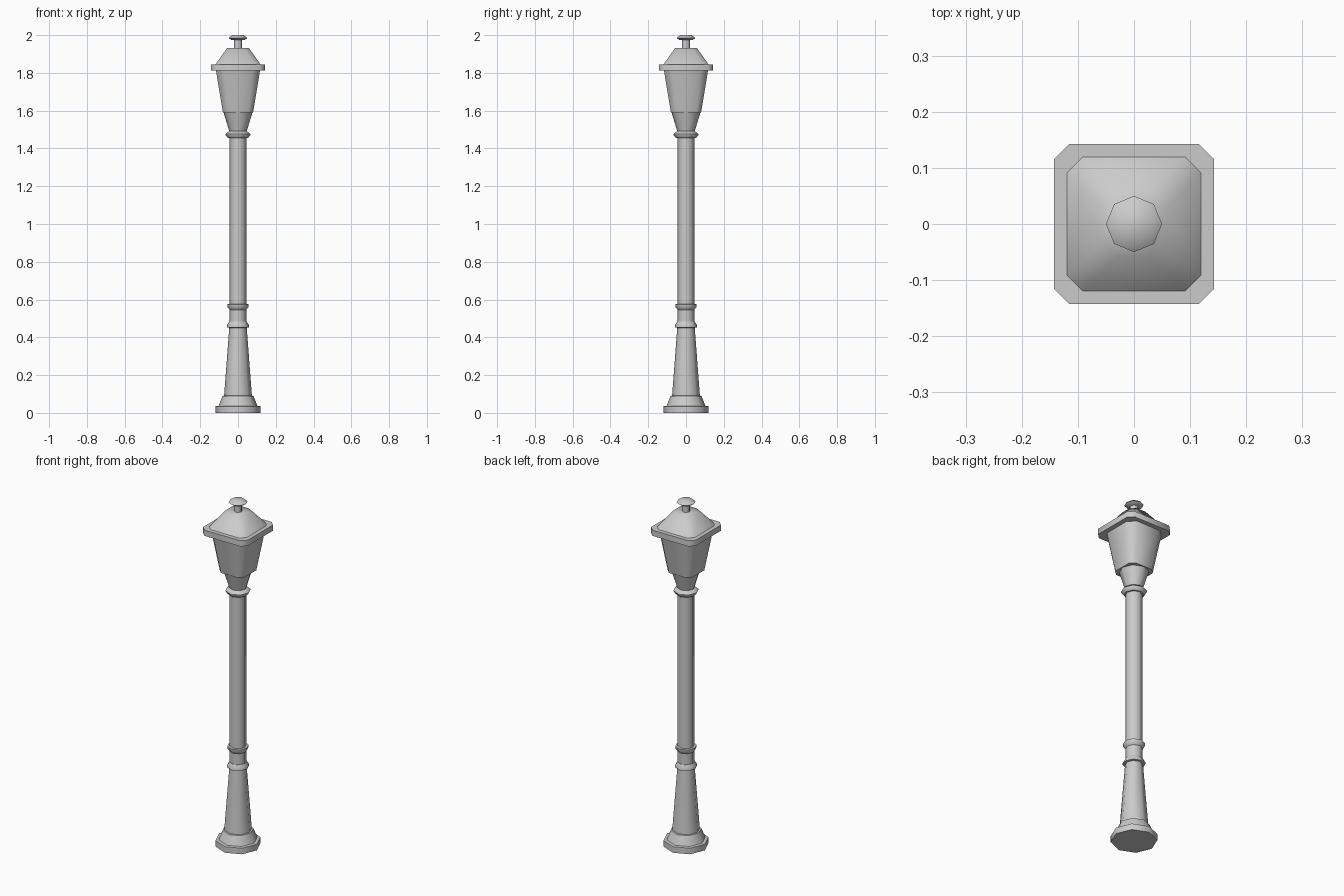
import bpy, bmesh
from math import cos, sin, pi, radians

if "Cube" in bpy.data.objects:
    bpy.data.objects.remove(bpy.data.objects["Cube"])


def octagon(r):
    # eight points, with corners on the axes
    return [(r * cos(i * pi / 4), r * sin(i * pi / 4)) for i in range(8)]


def chamfered_square(h, c):
    # square of half-width h with cut corners
    k = h - c
    return [(h, -k), (h, k), (k, h), (-k, h), (-h, k), (-h, -k), (-k, -h), (k, -h)]


def loft(name, sections):
    # sections: list of (outline, z), bottom to top, closed at both ends
    bm = bmesh.new()
    rings = [[bm.verts.new((x, y, z)) for x, y in pts] for pts, z in sections]
    for a, b in zip(rings, rings[1:]):
        for i in range(8):
            j = (i + 1) % 8
            bm.faces.new((a[i], a[j], b[j], b[i]))
    bm.faces.new(rings[0][::-1])
    bm.faces.new(rings[-1])
    me = bpy.data.meshes.new(name)
    bm.to_mesh(me)
    bm.free()
    ob = bpy.data.objects.new(name, me)
    bpy.context.collection.objects.link(ob)
    bpy.context.view_layer.objects.active = ob
    bpy.ops.object.select_all(action='DESELECT')
    ob.select_set(True)
    bpy.ops.object.shade_smooth_by_angle(angle=radians(46))
    return ob


def turned(name, profile):
    return loft(name, [(octagon(r), z) for r, z in profile])


def squared(name, profile):
    return loft(name, [(chamfered_square(h, c), z) for h, c, z in profile])


# Post, bottom to top
turned("base", [(0.12, 0), (0.12, 0.035), (0.103, 0.037), (0.082, 0.09), (0.07, 0.092)])
turned("lower_shaft", [(0.074, 0.085), (0.046, 0.455)])
turned("lower_ring", [(0.044, 0.45), (0.058, 0.453), (0.058, 0.465), (0.047, 0.483)])
turned("upper_ring", [(0.044, 0.546), (0.056, 0.56), (0.057, 0.575), (0.043, 0.576)])
turned("pole", [(0.044, 0.45), (0.044, 1.47)])
turned("top_ring", [(0.053, 1.455), (0.067, 1.472), (0.067, 1.476), (0.047, 1.492)])

# Lantern
turned("lantern_neck", [(0.045, 1.485), (0.052, 1.51), (0.077, 1.592)])
squared("lantern_body", [(0.08, 0.027, 1.59), (0.117, 0.039, 1.815)])
squared("roof_rim", [(0.143, 0.028, 1.812), (0.143, 0.028, 1.845)])
squared("roof", [(0.12, 0.028, 1.844), (0.057, 0.028, 1.933)])

# Finial
turned("finial_stem", [(0.021, 1.93), (0.021, 1.98)])
turned("finial_cap", [(0.036, 1.975), (0.05, 1.985), (0.03, 2.0)])
